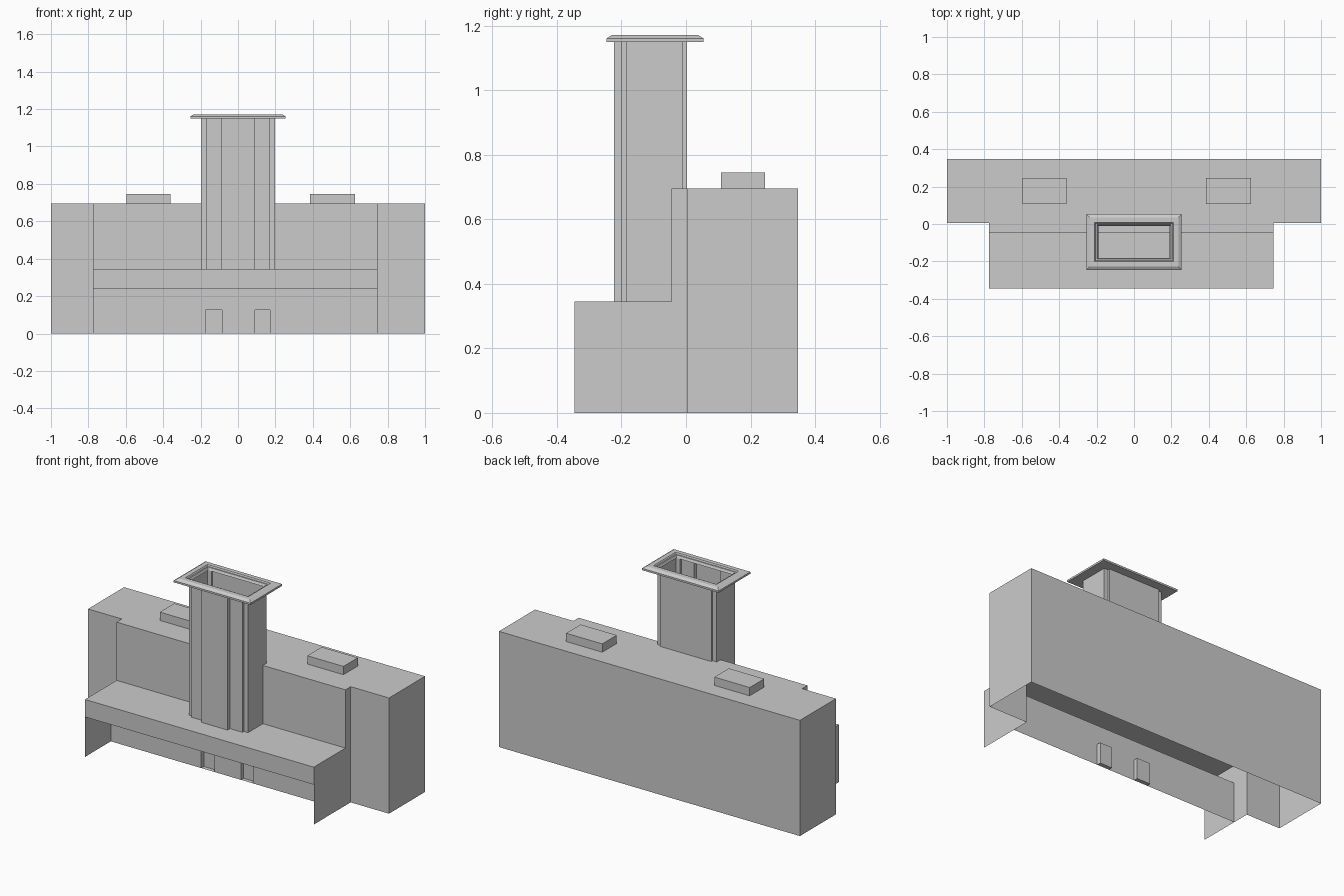
import bpy, bmesh

if "Cube" in bpy.data.objects:
    bpy.data.objects.remove(bpy.data.objects["Cube"])

X0, X1 = -0.775, 0.745          # ends of the front wing
YF, YW, YS, YM, YB = -0.345, -0.10, -0.045, 0.005, 0.347
H, HR, HS = 0.695, 0.345, 0.24  # main roof, canopy roof, fascia underside


def make(name, polys):
    """Mesh object from a short list of polygons, welded, normals unified."""
    bm = bmesh.new()
    for p in polys:
        bm.faces.new([bm.verts.new(v) for v in p])
    bmesh.ops.remove_doubles(bm, verts=bm.verts, dist=1e-5)
    bmesh.ops.recalc_face_normals(bm, faces=bm.faces)
    me = bpy.data.meshes.new(name)
    bm.to_mesh(me)
    bm.free()
    ob = bpy.data.objects.new(name, me)
    bpy.context.collection.objects.link(ob)
    return ob


def walls(path, z0, z1, closed=False):
    """Vertical walls along a plan path."""
    ends = path[1:] + path[:1] if closed else path[1:]
    return [[(*a, z0), (*b, z0), (*b, z1), (*a, z1)] for a, b in zip(path, ends)]


def flat(x0, x1, y0, y1, z):
    return [(x0, y0, z), (x1, y0, z), (x1, y1, z), (x0, y1, z)]


def span(x0, x1, profile):
    """Sweep a side (y, z) profile along x."""
    return [[(x0, *a), (x1, *a), (x1, *b), (x0, *b)] for a, b in zip(profile, profile[1:])]


# Main block: open underneath, front open where the wing joins
make("main_block",
     walls([(X1, YM), (1, YM), (1, YB), (-1, YB), (-1, YM), (X0, YM)], 0, H)
     + [flat(-1, 1, YM, YB, H)])

# Front wing: soffit, fascia, canopy roof, upper wall, and flat end walls
wing = span(X0, X1, [(YW, HS), (YF, HS), (YF, HR), (YS, HR), (YS, H), (YM, H)])
for x in (X0, X1):
    wing.append([(x, y, z) for y, z in
                 [(YF, 0), (YF, HR), (YS, HR), (YS, H), (YM, H), (YM, 0)]])
make("front_wing", wing)

# Recessed entrance wall with two shallow doorways
doors = [(-0.175, -0.085), (0.09, 0.17)]
YD, HD = YW + 0.025, 0.125
path = [(X0, YW)]
for a, b in doors:
    path += [(a, YW), (a, YD), (b, YD), (b, YW)]
path.append((X1, YW))
wall = walls(path, 0, HD) + walls([(X0, YW), (X1, YW)], HD, HS)
for a, b in doors:
    wall += [flat(a, b, YW, YD, z) for z in (0, HD)]
make("entrance_wall", wall)

# Rooftop boxes
for name, x0, x1 in (("roof_box_left", -0.595, -0.36), ("roof_box_right", 0.385, 0.625)):
    y0, y1, top = 0.108, 0.245, 0.745
    make(name, walls([(x0, y0), (x1, y0), (x1, y1), (x0, y1)], H, top, True)
         + [flat(x0, x1, y0, y1, top)])

# Hollow tower with stepped front and back
half = [(0.087, -0.223), (0.087, -0.2), (0.17, -0.2), (0.17, -0.186),
        (0.197, -0.186), (0.197, -0.01), (0.17, -0.01), (0.17, 0.003)]
plan = half + [(-x, y) for x, y in reversed(half)]
make("tower", walls(plan, HR, 1.15, True))

# Tower rim: (half width, z) profile swept round a rectangle
rim_profile = [(0.19, 1.15), (0.255, 1.15), (0.255, 1.161), (0.237, 1.172),
               (0.21, 1.172), (0.205, 1.165), (0.197, 1.165), (0.19, 1.15)]


def ring(w, z):
    d = w - 0.105               # half depth
    cy = -0.096
    return [(-w, cy - d, z), (w, cy - d, z), (w, cy + d, z), (-w, cy + d, z)]


rim = []
for p, q in zip(rim_profile, rim_profile[1:]):
    a, b = ring(*p), ring(*q)
    rim += [[a[i], a[(i + 1) % 4], b[(i + 1) % 4], b[i]] for i in range(4)]
make("tower_rim", rim)
